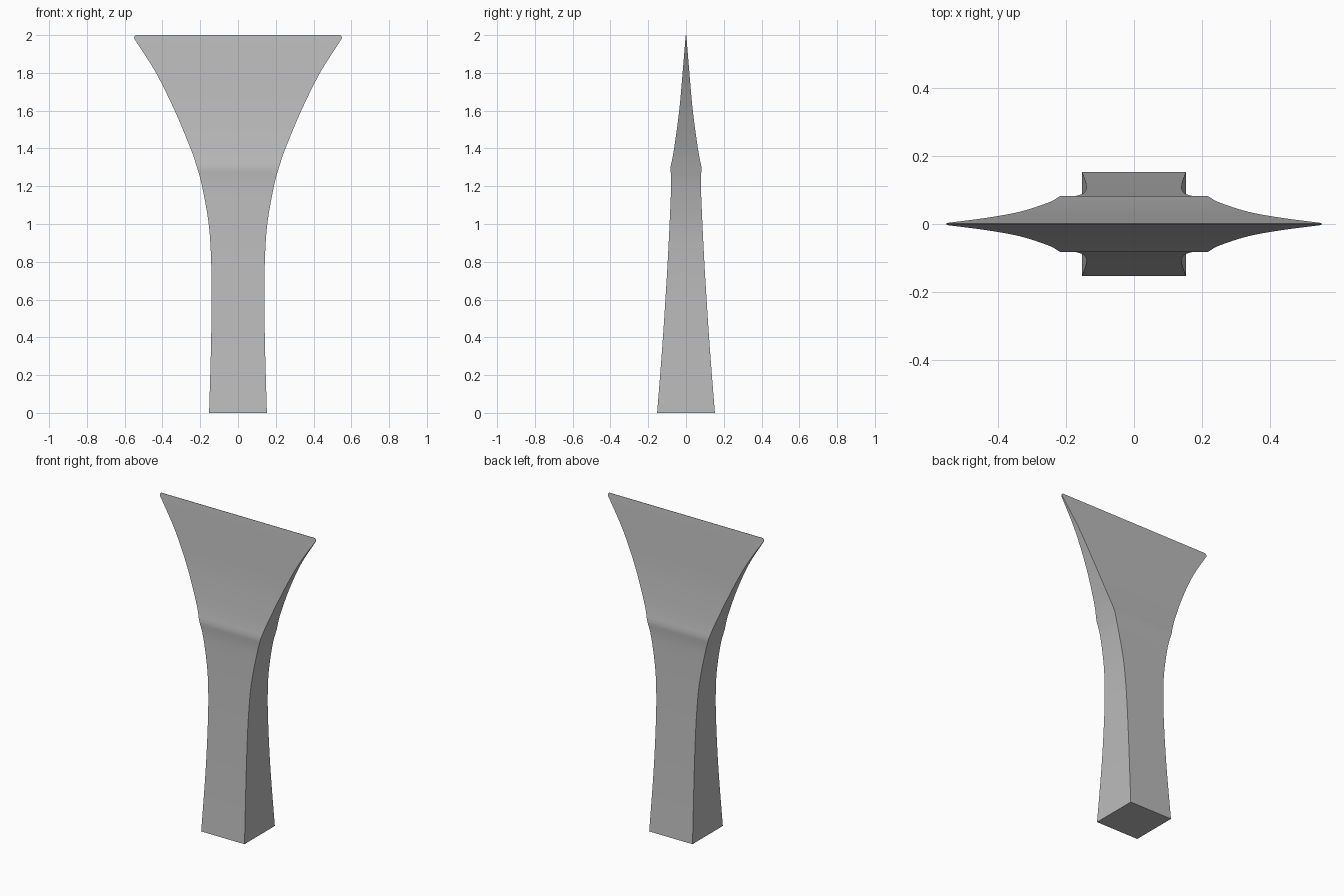
import bpy
import bmesh
import math
from mathutils import Vector

default_cube = bpy.data.objects.get("Cube")
if default_cube:
    bpy.data.objects.remove(default_cube, do_unlink=True)


def make_material(name, colour):
    material = bpy.data.materials.new(name)
    material.use_nodes = True
    material.diffuse_color = colour
    material.node_tree.nodes["Principled BSDF"].inputs["Base Color"].default_value = colour
    return material


def smooth_stations(stations, steps=4):
    """Refine (half width, half depth, height) stations with a Catmull-Rom curve."""
    points = [Vector(s) for s in stations]
    points = [2 * points[0] - points[1]] + points + [2 * points[-1] - points[-2]]
    result = []
    for a, b, c, d in zip(points, points[1:], points[2:], points[3:]):
        for i in range(steps):
            t = i / steps
            result.append(0.5 * (2 * b + (c - a) * t
                                 + (2 * a - 5 * b + 4 * c - d) * t ** 2
                                 + (3 * b - a - 3 * c + d) * t ** 3))
    result.append(points[-2])
    return result


def loft_rectangles(name, stations, material):
    bm = bmesh.new()
    corners = [(-1, -1), (1, -1), (1, 1), (-1, 1)]
    rings = [[bm.verts.new((sx * w, sy * d, z)) for sx, sy in corners]
             for w, d, z in stations]
    for low, high in zip(rings, rings[1:]):
        for i in range(4):
            j = (i + 1) % 4
            bm.faces.new((low[i], low[j], high[j], high[i]))
    bm.faces.new(reversed(rings[0]))
    bm.faces.new(rings[-1])
    bmesh.ops.recalc_face_normals(bm, faces=bm.faces)
    mesh = bpy.data.meshes.new(name)
    bm.to_mesh(mesh)
    bm.free()
    mesh.materials.append(material)
    obj = bpy.data.objects.new(name, mesh)
    bpy.context.collection.objects.link(obj)
    return obj


# Square shank tapering in depth up to the shoulder
shank = [(0.153, 0.153, 0), (0.147, 0.137, 0.2), (0.142, 0.122, 0.4),
         (0.14, 0.109, 0.6), (0.142, 0.097, 0.8), (0.155, 0.087, 1.0),
         (0.19, 0.079, 1.2), (0.217, 0.082, 1.3)]

# Flared blade thinning to a straight edge
blade = [(0.217, 0.082, 1.3), (0.251, 0.063, 1.4), (0.335, 0.036, 1.6),
         (0.434, 0.018, 1.8), (0.542, 0.004, 1.97)]

# Rounded corners of the cutting edge
edge = [(0.549, 0.003, 1.98), (0.55, 0.002, 1.99), (0.543, 0.001, 2.0)]

steel = make_material("plain grey", (0.5, 0.5, 0.5, 1))
stations = smooth_stations(shank) + smooth_stations(blade)[1:] + [Vector(s) for s in edge]
chisel = loft_rectangles("flared_chisel", stations, steel)

# Soft curved faces with crisp long edges
bpy.ops.object.select_all(action="DESELECT")
chisel.select_set(True)
bpy.context.view_layer.objects.active = chisel
bpy.ops.object.shade_smooth_by_angle(angle=math.radians(30))
